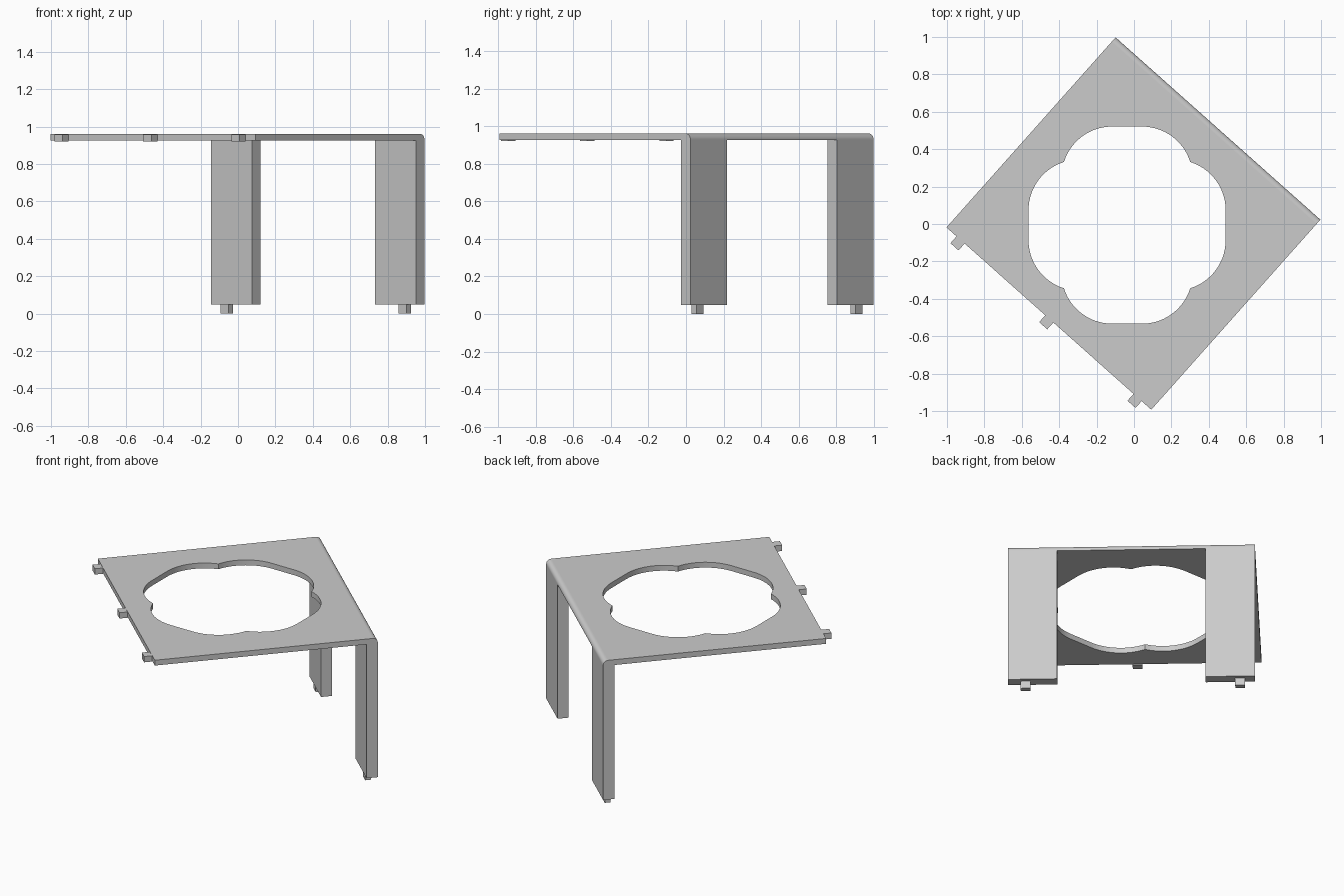
import bpy, bmesh
from math import sin, cos, pi, radians
from mathutils import Matrix, Vector

cube = bpy.data.objects.get("Cube")
if cube:
    bpy.data.objects.remove(cube, do_unlink=True)

# The stand is turned about the vertical axis
FRAME = Matrix.Translation((-0.003, 0.0025, 0)) @ Matrix.Rotation(radians(-41.67), 4, 'Z')

grey = bpy.data.materials.new("plain grey")
grey.use_nodes = True
grey.diffuse_color = (0.6, 0.6, 0.6, 1)
grey.node_tree.nodes["Principled BSDF"].inputs["Base Color"].default_value = grey.diffuse_color


def prism(name, loops, direction):
    """Solid from closed outlines (outer first, then holes) pushed along a direction."""
    bm = bmesh.new()
    step = Vector(direction)
    caps = ([], [])
    for loop in loops:
        low = [bm.verts.new(p) for p in loop]
        high = [bm.verts.new(Vector(p) + step) for p in loop]
        for i in range(len(loop)):
            j = (i + 1) % len(loop)
            bm.faces.new((low[i], low[j], high[j], high[i]))
            caps[0].append(bm.edges.get((low[i], low[j])))
            caps[1].append(bm.edges.get((high[i], high[j])))
    for edges in caps:
        bmesh.ops.triangle_fill(bm, edges=edges, use_beauty=True, normal=step.normalized())
    bmesh.ops.recalc_face_normals(bm, faces=bm.faces[:])
    bm.transform(FRAME)
    mesh = bpy.data.meshes.new(name)
    bm.to_mesh(mesh)
    bm.free()
    mesh.materials.append(grey)
    obj = bpy.data.objects.new(name, mesh)
    bpy.context.collection.objects.link(obj)
    return obj


def rectangle(x0, x1, y0, y1, z):
    return [(x0, y0, z), (x1, y0, z), (x1, y1, z), (x0, y1, z)]


def box(name, x0, x1, y0, y1, z0, z1):
    return prism(name, [rectangle(x0, x1, y0, y1, z0)], (0, 0, z1 - z0))


HALF_W, HALF_D = 0.733, 0.68
TOP, UNDER, LEG_END = 0.96, 0.925, 0.048
R = 0.03

# Four-lobed opening
reach, flat, radius, start = 0.527, 0.08, 0.27, radians(17.3)
lobe = []
for i in range(15):
    t = start + (pi / 2 - start) * i / 14
    lobe.append(Vector((flat + radius * cos(t), reach - radius + radius * sin(t), UNDER)))
lobe += [Vector((-p.x, p.y, p.z)) for p in reversed(lobe[1:])]
to_local = FRAME.inverted() @ Matrix.Translation((-0.037, -0.006, 0))
opening = []
for k in range(4):
    turn = to_local @ Matrix.Rotation(k * pi / 2, 4, 'Z')
    opening += [turn @ p for p in lobe]

# Top plate
plate = prism("top_plate",
              [rectangle(-HALF_W, HALF_W, -HALF_D, HALF_D - R, UNDER), opening],
              (0, 0, TOP - UNDER))

# Rounded bend above the legs
bend_profile = [(-HALF_W, HALF_D - R, UNDER), (-HALF_W, HALF_D, UNDER)]
for i in range(9):
    t = i / 8 * pi / 2
    bend_profile.append((-HALF_W, HALF_D - R + R * cos(t), TOP - R + R * sin(t)))
bend = prism("rounded_bend", [bend_profile], (2 * HALF_W, 0, 0))

# Legs, each with a peg underneath
for name, x0, x1, peg in (("back", -HALF_W, -0.44, -0.645), ("side", 0.44, HALF_W, 0.629)):
    box(name + "_leg", x0, x1, HALF_D - 0.068, HALF_D, LEG_END, UNDER)
    box(name + "_leg_peg", peg - 0.029, peg + 0.029, 0.621, 0.656, 0, LEG_END)

# Tabs along the free edge
for name, x in (("left", -0.632), ("middle", 0.003), ("right", 0.635)):
    box("edge_tab_" + name, x - 0.029, x + 0.029, -0.729, -HALF_D, 0.92, 0.958)

# Smooth the rounded bend and the opening wall
bpy.ops.object.select_all(action='DESELECT')
for obj in (plate, bend):
    obj.select_set(True)
bpy.context.view_layer.objects.active = plate
bpy.ops.object.shade_smooth_by_angle(angle=radians(30))
